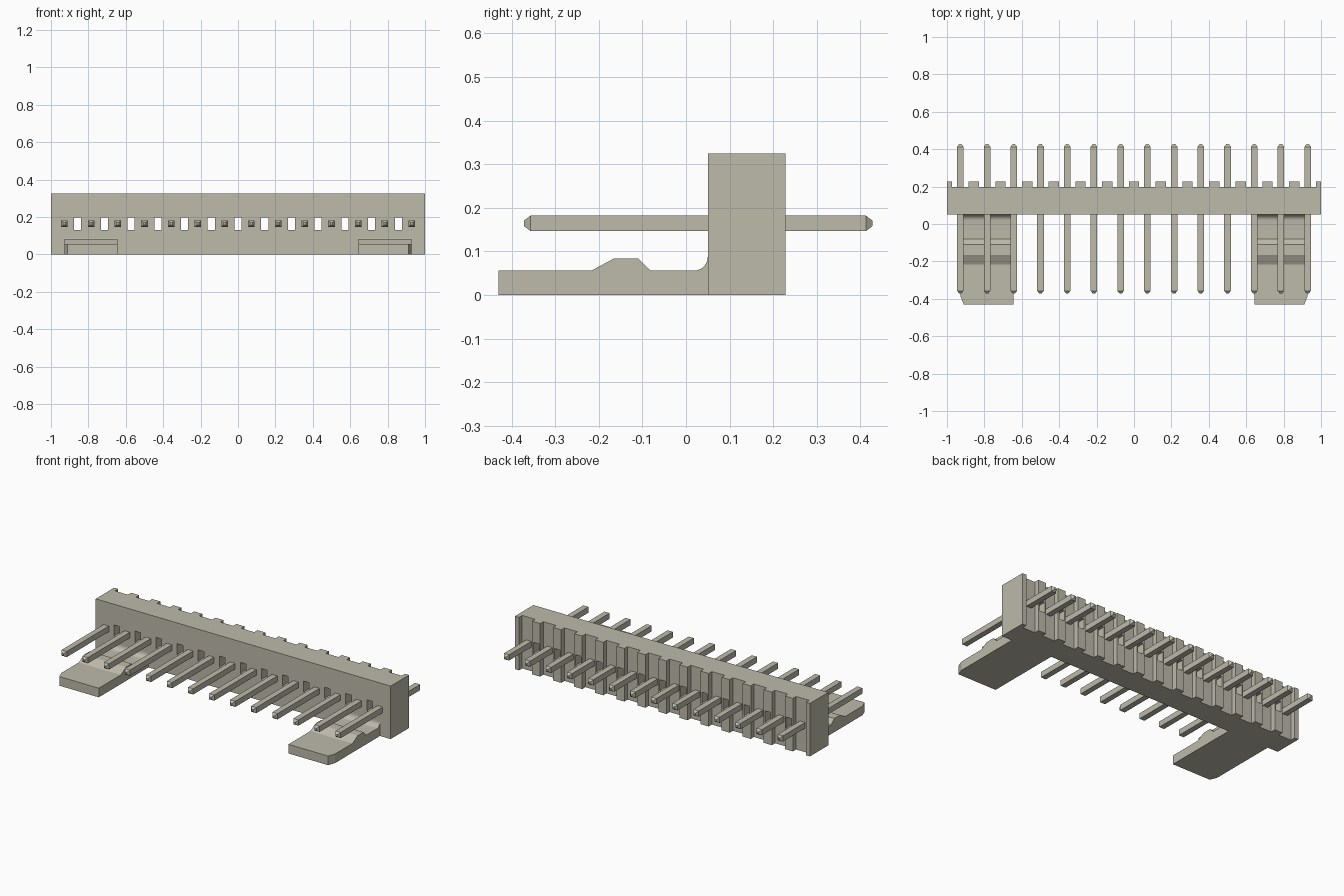
import bpy
import bmesh
import math
from mathutils import Vector

if "Cube" in bpy.data.objects:
    bpy.data.objects.remove(bpy.data.objects["Cube"], do_unlink=True)

COLOUR = (0.51, 0.49, 0.41, 1)
mat = bpy.data.materials.new("warm_grey")
mat.use_nodes = True
mat.diffuse_color = COLOUR
mat.node_tree.nodes["Principled BSDF"].inputs["Base Color"].default_value = COLOUR

PINS = 14
PITCH = 2 / PINS
PIN_Z = 0.1645


def finish(name, bm):
    bmesh.ops.recalc_face_normals(bm, faces=bm.faces)
    mesh = bpy.data.meshes.new(name)
    bm.to_mesh(mesh)
    bm.free()
    mesh.materials.append(mat)
    obj = bpy.data.objects.new(name, mesh)
    bpy.context.scene.collection.objects.link(obj)
    return obj


def prism(bm, outline, offset):
    """Extrude a closed outline of 3D points along an offset."""
    face = bm.faces.new([bm.verts.new(p) for p in outline])
    side = bmesh.ops.extrude_face_region(bm, geom=[face])
    verts = [v for v in side["geom"] if isinstance(v, bmesh.types.BMVert)]
    bmesh.ops.translate(bm, verts=verts, vec=Vector(offset))


# Housing: a bar whose rear is notched around every pin
FRONT, WALL, REAR, TOP = 0.05, 0.197, 0.228, 0.325
half_notch = 0.044
plan = [(-1, FRONT, 0), (1, FRONT, 0), (1, REAR, 0)]
for i in reversed(range(PINS)):
    x = -1 + (i + 0.5) * PITCH
    plan += [(x + half_notch, REAR, 0), (x + half_notch, WALL, 0),
             (x - half_notch, WALL, 0), (x - half_notch, REAR, 0)]
plan.append((-1, REAR, 0))
bm = bmesh.new()
prism(bm, plan, (0, 0, TOP))
housing = finish("housing", bm)

# Windows cut right through the housing between the pins
bm = bmesh.new()
for i in range(1, PINS):
    x = -1 + i * PITCH
    w, lo, hi = 0.019, 0.131, 0.198
    prism(bm, [(x - w, 0, lo), (x + w, 0, lo), (x + w, 0, hi), (x - w, 0, hi)],
          (0, 0.3, 0))
cutter = finish("window_cutter", bm)
cutter.hide_render = True
cut = housing.modifiers.new("windows", "BOOLEAN")
cut.operation = "DIFFERENCE"
cut.solver = "EXACT"
cut.object = cutter
bpy.context.view_layer.objects.active = housing
bpy.ops.object.modifier_apply(modifier=cut.name)
bpy.data.objects.remove(cutter, do_unlink=True)

# Pins: square rods with tapered tips
for i in range(PINS):
    x = -1 + (i + 0.5) * PITCH
    bm = bmesh.new()
    rings = []
    for y, r in ((-0.372, 0.006), (-0.357, 0.0175), (0.413, 0.0175), (0.428, 0.006)):
        rings.append([bm.verts.new((x + sx * r, y, PIN_Z + sz * r))
                      for sx, sz in ((-1, -1), (1, -1), (1, 1), (-1, 1))])
    for a, b in zip(rings, rings[1:]):
        for k in range(4):
            n = (k + 1) % 4
            bm.faces.new((a[k], a[n], b[n], b[k]))
    bm.faces.new(rings[0])
    bm.faces.new(rings[-1])
    finish(f"pin_{i + 1}", bm)

# Locking tabs: profile with a ridge and a fillet into the housing
INNER, OUTER, TIP = 0.643, 0.928, -0.43
profile = [(FRONT + 0.01, 0), (TIP, 0), (TIP, 0.056), (-0.217, 0.056),
           (-0.165, 0.084), (-0.11, 0.084), (-0.081, 0.056)]
R = 0.032
for k in range(9):
    a = math.radians(k * 90 / 8)
    profile.append((FRONT - R + R * math.sin(a), 0.056 + R - R * math.cos(a)))
profile.append((FRONT + 0.01, 0.056 + R))

for name, side in (("left_tab", 1), ("right_tab", -1)):
    bm = bmesh.new()
    prism(bm, [(side * INNER, y, z) for y, z in profile],
          (side * (OUTER - INNER), 0, 0))
    # Slice off the outer front corner
    bmesh.ops.bisect_plane(
        bm, geom=bm.verts[:] + bm.edges[:] + bm.faces[:],
        plane_co=(side * OUTER, -0.385, 0),
        plane_no=Vector((side * 0.045, -0.017, 0)).normalized(), clear_outer=True)
    bmesh.ops.holes_fill(bm, edges=[e for e in bm.edges if e.is_boundary])
    tab = finish(name, bm)
    bpy.ops.object.select_all(action="DESELECT")
    tab.select_set(True)
    bpy.context.view_layer.objects.active = tab
    bpy.ops.object.shade_smooth_by_angle(angle=math.radians(20))
